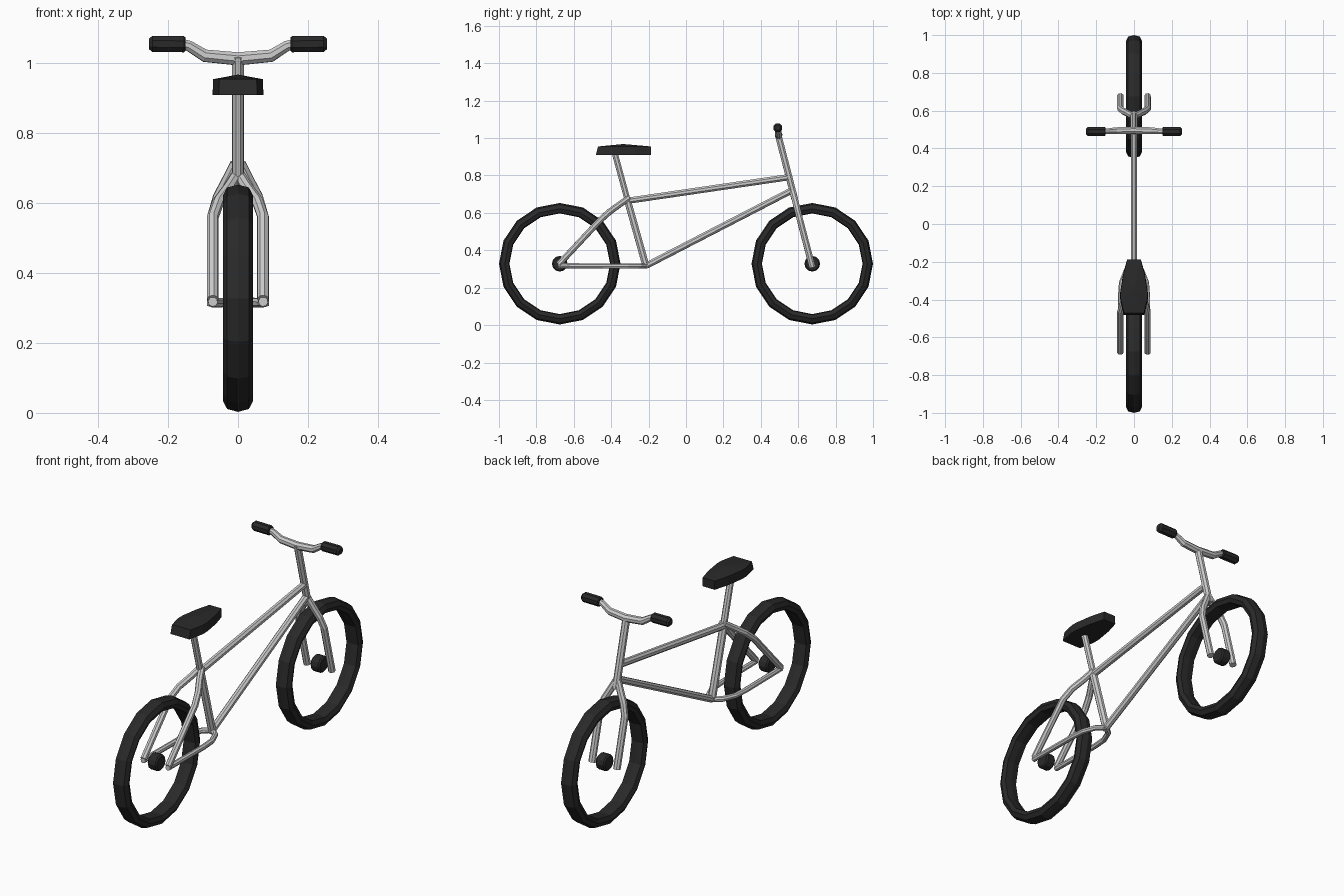
import bpy, bmesh
from math import sin, cos, pi
from mathutils import Vector

if "Cube" in bpy.data.objects:
    bpy.data.objects.remove(bpy.data.objects["Cube"])

black = bpy.data.materials.new("black_rubber")
black.diffuse_color = (0.022, 0.022, 0.022, 1)
black.use_nodes = True
black.node_tree.nodes["Principled BSDF"].inputs["Base Color"].default_value = black.diffuse_color


def add_mesh(name, bm, mat=None):
    bmesh.ops.recalc_face_normals(bm, faces=bm.faces)
    me = bpy.data.meshes.new(name)
    bm.to_mesh(me)
    bm.free()
    ob = bpy.data.objects.new(name, me)
    bpy.context.collection.objects.link(ob)
    if mat:
        me.materials.append(mat)
    return ob


def tube(name, points, radii=0.018, mat=None, sides=8):
    """Flat-sided capped tube along a path, one radius per point or a shared one."""
    pts = [Vector(p) for p in points]
    if not isinstance(radii, (list, tuple)):
        radii = [radii] * len(pts)
    bm, rings = bmesh.new(), []
    ref = (pts[-1] - pts[0]).orthogonal()
    for i, p in enumerate(pts):
        t = (pts[min(i + 1, len(pts) - 1)] - pts[max(i - 1, 0)]).normalized()
        ref = (ref - t * ref.dot(t)).normalized()
        side = t.cross(ref)
        angles = [2 * pi * (k + 0.5) / sides for k in range(sides)]
        rings.append([bm.verts.new(p + (ref * cos(a) + side * sin(a)) * radii[i]) for a in angles])
    for a, b in zip(rings, rings[1:]):
        for k in range(sides):
            j = (k + 1) % sides
            bm.faces.new((a[k], a[j], b[j], b[k]))
    bm.faces.new(rings[0])
    bm.faces.new(rings[-1])
    return add_mesh(name, bm, mat)


def pair(name, points, radii, mat=None):
    for label, s in (("right", 1), ("left", -1)):
        tube(f"{name}_{label}", [(s * x, y, z) for x, y, z in points], radii, mat)


def wheel(name, y, z=0.328):
    # tyre: rounded tread with a flatter inside, 16 segments
    profile = [(0, .325), (.031, .317), (.043, .294), (.034, .273),
               (0, .269), (-.034, .273), (-.043, .294), (-.031, .317)]
    bm, n = bmesh.new(), 16
    rings = [[bm.verts.new((x, y + r * sin(2 * pi * i / n), z + r * cos(2 * pi * i / n)))
              for x, r in profile] for i in range(n)]
    for i in range(n):
        a, b = rings[i], rings[(i + 1) % n]
        for k in range(8):
            j = (k + 1) % 8
            bm.faces.new((a[k], a[j], b[j], b[k]))
    add_mesh(name + "_tyre", bm, black)
    # hub
    tube(name + "_hub", [(-.027, y, z), (-.02, y, z), (.02, y, z), (.027, y, z)],
         [.035, .042, .042, .035], black, 12)


wheel("front_wheel", 0.675)
wheel("rear_wheel", -0.675)

# main frame
tube("seat_tube", [(0, -.212, .308), (0, -.315, .675)], .02)
tube("seat_post", [(0, -.313, .67), (0, -.385, .935)], .017)
tube("top_tube", [(0, -.31, .665), (0, .545, .79)], .018)
tube("down_tube", [(0, -.212, .318), (0, .56, .717)], .018)
tube("steering_tube", [(0, .581, .675), (0, .492, 1.02)], .019)

# fork legs and rear stays
pair("fork_leg", [(.006, .571, .712), (.028, .583, .668), (.055, .596, .617),
                  (.072, .61, .56), (.072, .676, .308)], .018)
pair("seat_stay", [(.004, -.305, .68), (.026, -.355, .645), (.056, -.41, .605),
                   (.072, -.46, .56), (.072, -.68, .325)], .017)
pair("chain_stay", [(.004, -.215, .316), (.04, -.245, .316), (.066, -.31, .315),
                    (.072, -.39, .315), (.072, -.685, .318)], .014)

# handlebar and grips
half = [(.165, .49, 1.056), (.14, .491, 1.05), (.095, .494, 1.022)]
bar = half + [(0, .496, 1.013)] + [(-x, y, z) for x, y, z in reversed(half)]
tube("handlebar", bar, [.016, .016, .019, .02, .019, .016, .016])
pair("grip", [(.15, .49, 1.055), (.155, .49, 1.055), (.245, .49, 1.056), (.255, .49, 1.056)],
     [.021, .025, .025, .016], black)

# seat: tapered outline, extruded, with a slightly crowned top
outline = [(.055, -.482), (.073, -.40), (.073, -.36), (.058, -.265), (.036, -.187)]
outline += [(-x, y) for x, y in reversed(outline)]
bm = bmesh.new()
low = [bm.verts.new((x, y, .91)) for x, y in outline]
high = [bm.verts.new((x * .97, -.34 + (y + .34) * (.92 if y < -.34 else 1), .955)) for x, y in outline]
for k in range(len(outline)):
    j = (k + 1) % len(outline)
    bm.faces.new((low[k], low[j], high[j], high[k]))
bm.faces.new(low)
top = bm.faces.new(high)
crown = bmesh.ops.poke(bm, faces=[top])["verts"][0]
crown.co.z = .968
add_mesh("seat", bm, black)
